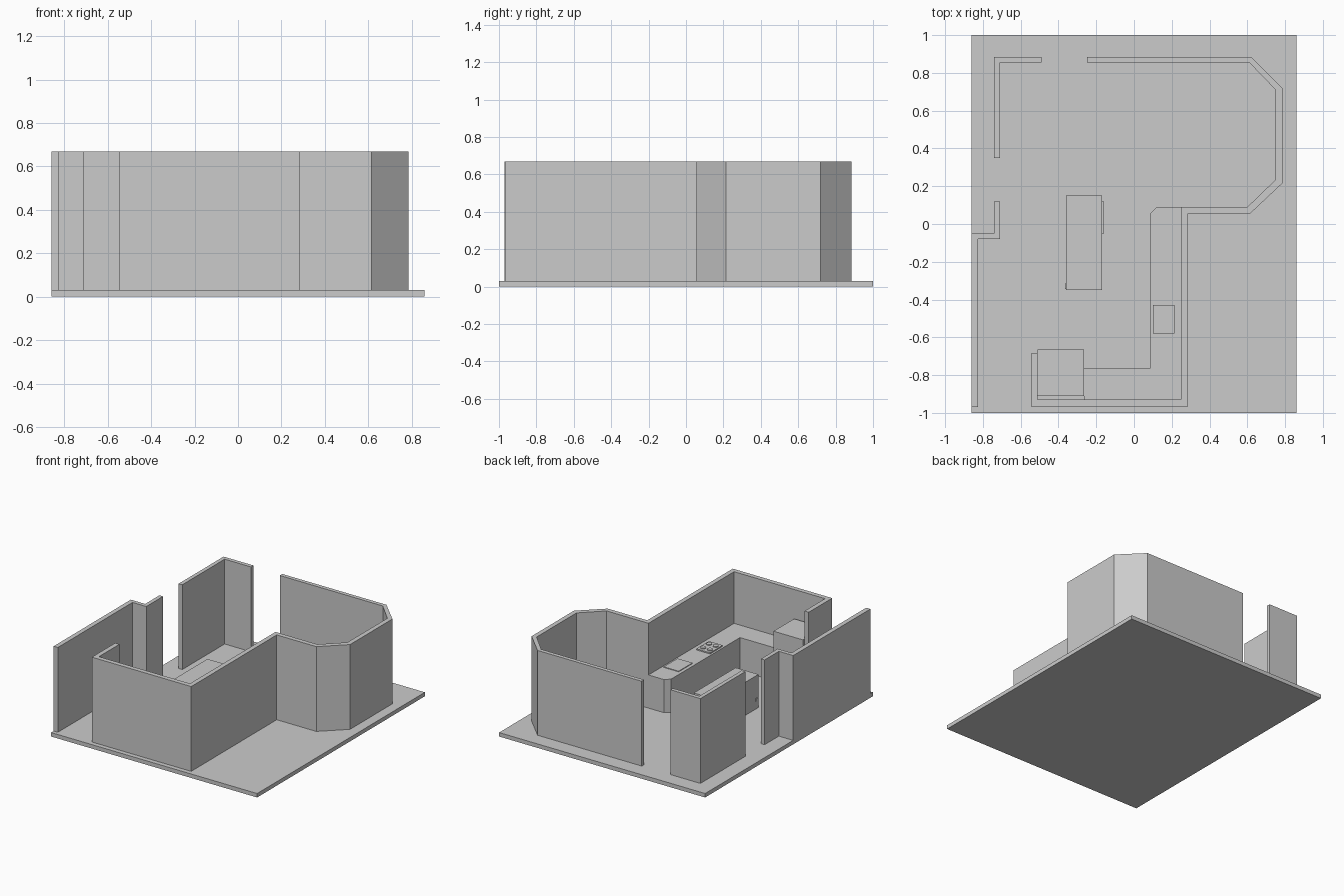
import bpy
import bmesh

cube = bpy.data.objects.get("Cube")
if cube:
    bpy.data.objects.remove(cube, do_unlink=True)

GREY = (0.6, 0.6, 0.6, 1)
grey = bpy.data.materials.new("light grey")
grey.use_nodes = True
grey.diffuse_color = GREY
grey.node_tree.nodes["Principled BSDF"].inputs["Base Color"].default_value = GREY

FLOOR, WALL_TOP, COUNTER, FRIDGE = 0.03, 0.67, 0.28, 0.46


def finish(name, bm):
    bmesh.ops.recalc_face_normals(bm, faces=bm.faces)
    mesh = bpy.data.meshes.new(name)
    bm.to_mesh(mesh)
    bm.free()
    mesh.materials.append(grey)
    obj = bpy.data.objects.new(name, mesh)
    bpy.context.collection.objects.link(obj)
    return obj


def prism(name, outline, z0, z1):
    """Extrude a plan outline from z0 up to z1."""
    bm = bmesh.new()
    base = bm.faces.new([bm.verts.new((x, y, z0)) for x, y in outline])
    top = bmesh.ops.extrude_face_region(bm, geom=[base])["geom"]
    moved = [v for v in top if isinstance(v, bmesh.types.BMVert)]
    bmesh.ops.translate(bm, verts=moved, vec=(0, 0, z1 - z0))
    return finish(name, bm)


def box(name, x0, x1, y0, y1, z0, z1):
    return prism(name, [(x0, y0), (x1, y0), (x1, y1), (x0, y1)], z0, z1)


def wall(name, outer, inner):
    """A wall between its outer and inner plan lines."""
    return prism(name, outer + inner[::-1], FLOOR, WALL_TOP)


# Floor slab
box("floor", -0.86, 0.86, -1, 1, 0, FLOOR)

# Main wall: octagonal bay, side and front
wall("main_wall",
     [(-0.25, 0.885), (0.62, 0.885), (0.785, 0.72), (0.785, 0.215), (0.615, 0.055),
      (0.285, 0.055), (0.285, -0.965), (-0.545, -0.965), (-0.545, -0.685)],
     [(-0.25, 0.855), (0.61, 0.855), (0.75, 0.71), (0.75, 0.235), (0.60, 0.09),
      (0.25, 0.09), (0.25, -0.93), (-0.51, -0.93), (-0.51, -0.685)])

# Back corner wall between the two door openings
wall("back_corner_wall",
     [(-0.49, 0.885), (-0.74, 0.885), (-0.74, 0.35)],
     [(-0.49, 0.855), (-0.71, 0.855), (-0.71, 0.35)])

# Stepped side wall
wall("side_wall",
     [(-0.74, 0.12), (-0.74, -0.05), (-0.86, -0.05), (-0.86, -0.97)],
     [(-0.71, 0.12), (-0.71, -0.08), (-0.825, -0.08), (-0.825, -0.97)])

# Corner counter
prism("counter",
      [(0.25, 0.09), (0.12, 0.09), (0.085, 0.055), (0.085, -0.765),
       (-0.265, -0.765), (-0.265, -0.93), (0.25, -0.93)], FLOOR, COUNTER)

# Sink plate, hob and burners on the counter
box("sink", 0.11, 0.235, -0.235, -0.07, COUNTER, COUNTER + 0.005)
box("hob", 0.10, 0.215, -0.58, -0.43, COUNTER, COUNTER + 0.009)
for i, x in enumerate((0.13, 0.185)):
    for j, y in enumerate((-0.54, -0.47)):
        bm = bmesh.new()
        bmesh.ops.create_cone(bm, cap_ends=True, segments=16, radius1=0.02,
                              radius2=0.02, depth=0.006)
        bmesh.ops.translate(bm, verts=bm.verts, vec=(x, y, COUNTER + 0.012))
        finish(f"burner_{i}_{j}", bm)

# Refrigerator
box("refrigerator", -0.51, -0.265, -0.91, -0.665, FLOOR, FRIDGE)

# Island with an appliance door and a small handle
box("island", -0.36, -0.17, -0.35, 0.15, FLOOR, COUNTER)
box("island_door", -0.17, -0.16, -0.05, 0.12, 0.06, 0.25)
box("island_handle", -0.365, -0.36, -0.345, -0.315, 0.09, 0.11)
